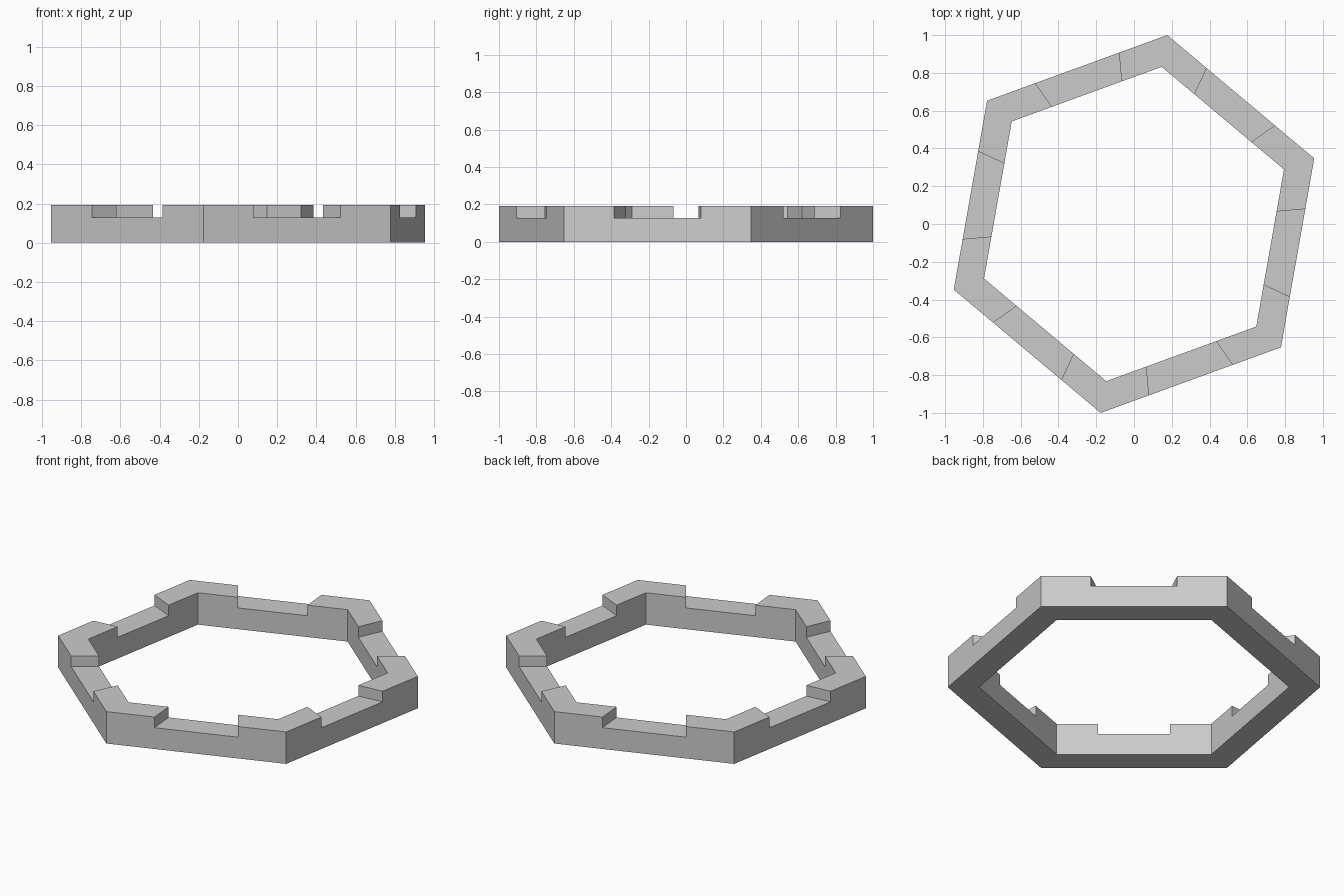
import bpy, bmesh
from math import radians, cos, sin

cube = bpy.data.objects.get("Cube")
if cube:
    bpy.data.objects.remove(cube, do_unlink=True)

OUTER, INNER = 1.0154, 0.845        # corner radii of the hexagons
NOTCH_Z, TOP_Z = 0.128, 0.192
FIRST_CORNER, HALF_NOTCH = 80, 15   # degrees

# Plain grey material
grey = bpy.data.materials.new("light_grey")
grey.use_nodes = True
colour = (0.6, 0.6, 0.6, 1)
grey.diffuse_color = colour
grey.node_tree.nodes["Principled BSDF"].inputs["Base Color"].default_value = colour


def hex_point(bm, radius, offset, side):
    """Point on a hexagon side, offset in degrees from the middle of that side."""
    reach = radius * cos(radians(30)) / cos(radians(offset))
    angle = radians(FIRST_CORNER + 30 + 60 * side + offset)
    return bm.verts.new((reach * cos(angle), reach * sin(angle), 0))


def raise_faces(bm, faces, height):
    result = bmesh.ops.extrude_face_region(bm, geom=faces)["geom"]
    verts = [g for g in result if isinstance(g, bmesh.types.BMVert)]
    bmesh.ops.translate(bm, vec=(0, 0, height), verts=verts)
    return [g for g in result if isinstance(g, bmesh.types.BMFace)]


# Flat hexagonal band, split radially at the corners and notch ends
bm = bmesh.new()
stations = [(side, off) for side in range(6) for off in (-30, -HALF_NOTCH, HALF_NOTCH)]
pairs = [(hex_point(bm, OUTER, off, side), hex_point(bm, INNER, off, side))
         for side, off in stations]
for i, (outer, inner) in enumerate(pairs):
    next_outer, next_inner = pairs[(i + 1) % len(pairs)]
    bm.faces.new((outer, next_outer, next_inner, inner))

# Raise the whole ring, then the six corners above the notches
top = raise_faces(bm, bm.faces[:], NOTCH_Z)


def is_corner(face):
    middle = face.calc_center_median()
    return any(abs((v.co.xy.length - r)) < 0.001
               for v in face.verts for r in (OUTER, INNER)) and middle.z > 0


raise_faces(bm, [f for f in top if is_corner(f)], TOP_Z - NOTCH_Z)
bmesh.ops.recalc_face_normals(bm, faces=bm.faces[:])

# Merge coplanar wall pieces into clean side faces
bm.normal_update()
seams = [e for e in bm.edges if len(e.link_faces) == 2
         and all(abs(f.normal.z) < 0.01 for f in e.link_faces)
         and e.calc_face_angle() < 0.01]
bmesh.ops.dissolve_edges(bm, edges=seams, use_verts=False)

mesh = bpy.data.meshes.new("notched_hexagonal_ring")
bm.to_mesh(mesh)
bm.free()
mesh.materials.append(grey)
ring = bpy.data.objects.new("notched_hexagonal_ring", mesh)
bpy.context.collection.objects.link(ring)
